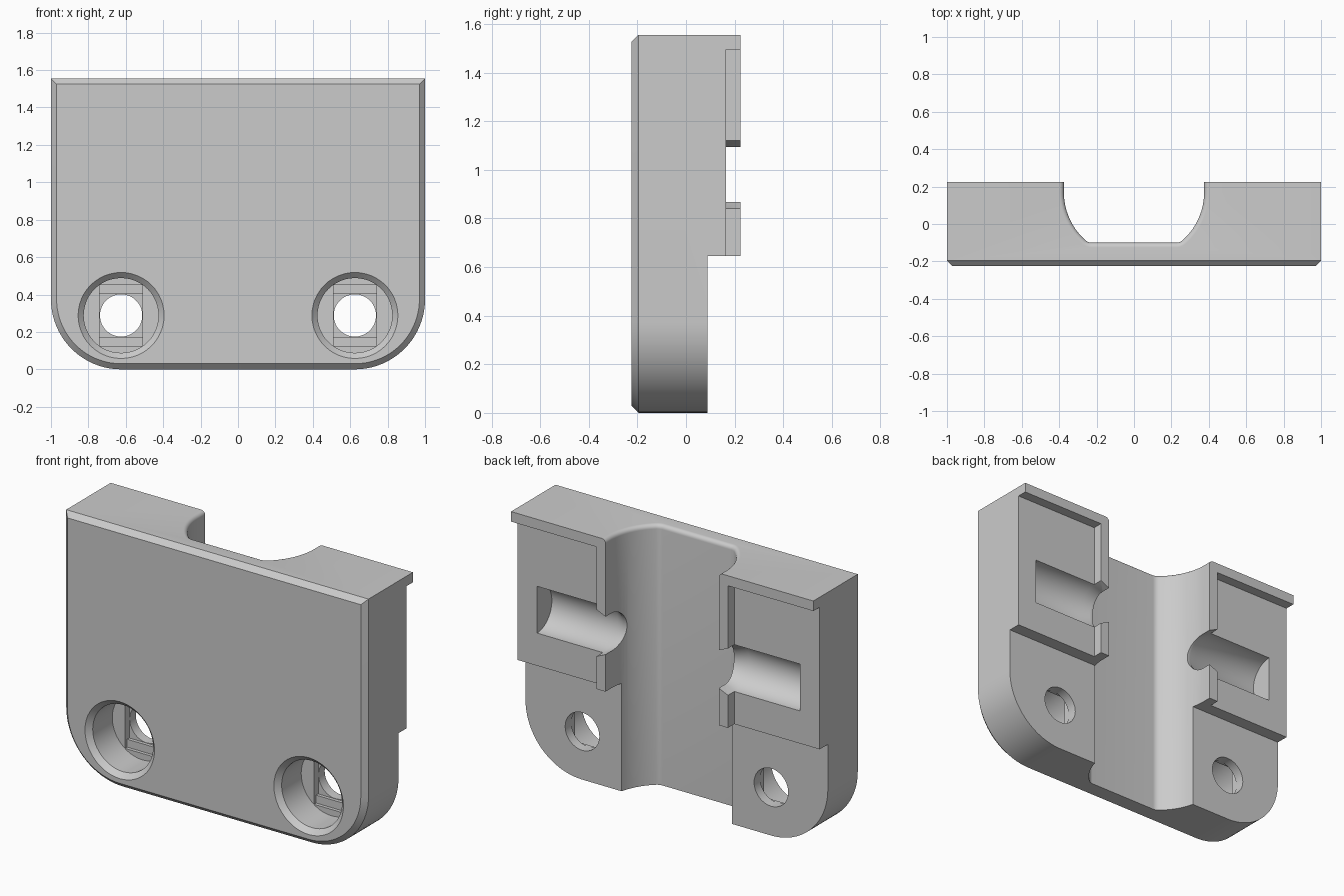
import bpy, bmesh, math
from math import cos, sin, pi, radians

if "Cube" in bpy.data.objects:
    bpy.data.objects.remove(bpy.data.objects["Cube"])

grey = bpy.data.materials.new("plain grey")
grey.diffuse_color = (0.6, 0.6, 0.6, 1)
grey.use_nodes = True
grey.node_tree.nodes["Principled BSDF"].inputs["Base Color"].default_value = grey.diffuse_color


def loft(name, rings):
    """Closed solid through a list of equal-length point rings."""
    bm = bmesh.new()
    vr = [[bm.verts.new(p) for p in ring] for ring in rings]
    n = len(vr[0])
    for a, b in zip(vr, vr[1:]):
        for i in range(n):
            j = (i + 1) % n
            bm.faces.new((a[i], a[j], b[j], b[i]))
    bm.faces.new(vr[0])
    bm.faces.new(vr[-1])
    bmesh.ops.recalc_face_normals(bm, faces=bm.faces)
    me = bpy.data.meshes.new(name)
    bm.to_mesh(me)
    bm.free()
    ob = bpy.data.objects.new(name, me)
    bpy.context.collection.objects.link(ob)
    me.materials.append(grey)
    return ob


def box(name, x0, x1, y0, y1, z0, z1):
    return loft(name, [[(x0, y, z0), (x1, y, z0), (x1, y, z1), (x0, y, z1)]
                       for y in (y0, y1)])


def arc(cx, cy, r, a0, a1, n):
    return [(cx + r * cos(a0 + (a1 - a0) * i / n),
             cy + r * sin(a0 + (a1 - a0) * i / n)) for i in range(n + 1)]


# Plate with rounded lower corners and a chamfered front
def plate_ring(y, d):
    r = 0.375
    pts = [(1 - d, 1.555 - d)] + arc(1 - r, r, r - d, 0, -pi / 2, 20)
    pts += [(-x, z) for x, z in reversed(pts)]
    return [(x, y, z) for x, z in pts]


body = loft("bracket_body", [plate_ring(-0.225, 0.03), plate_ring(-0.195, 0),
                             plate_ring(0.225, 0)])
cutters = []


# Curved channel down the back, flared by a fillet at the top
def channel_ring(z, d):
    a = radians(-48.4)
    pts = [(0.375 + d, 0.3)] + arc(0.031, 0.17, 0.344 + d, 0, a, 14)
    pts += arc(0.226, -0.05, 0.05 + d, a, -pi / 2, 6)[1:]
    pts += [(-x, y) for x, y in reversed(pts)]
    return [(x, y, z) for x, y in pts]


f = 0.025
rings = [channel_ring(-0.1, 0)]
for i in range(7):
    t = i / 6 * pi / 2
    rings.append(channel_ring(1.555 - f + f * sin(t), f * (1 - cos(t))))
rings.append(channel_ring(1.65, f))
cutters.append(loft("channel_cutter", rings))

# Lower back step
cutters.append(box("step_cutter", -1.2, 1.2, 0.088, 0.4, -0.2, 0.645))


# U-shaped section of the axle groove
def groove_ring(x, r):
    pts = [(0.4, 0.98 + r)] + arc(0.165, 0.98, r, pi / 2, 3 * pi / 2, 28)
    pts.append((0.4, 0.98 - r))
    return [(x, y, z) for y, z in pts]


def round_ring(cx, y, r):
    return [(x, y, z) for x, z in arc(cx, 0.288, r, 0, 2 * pi, 48)[:-1]]


for s in (-1, 1):
    # Recessed pocket leaving a top lip and an inner rib
    xs = sorted((s * 0.435, s * 1.2))
    cutters.append(box("pocket_cutter", *xs, 0.165, 0.4, 0.6, 1.495))
    # Axle groove narrowing through the rib
    cutters.append(loft("groove_cutter", [
        groove_ring(s * x, r) for x, r in
        ((0.87, 0.14), (0.435, 0.14), (0.375, 0.113), (0.25, 0.113))]))
    # Chamfered screw counterbore, slot, square step and through hole
    cx = s * 0.625
    cutters.append(loft("counterbore_cutter", [
        round_ring(cx, -0.245, 0.25), round_ring(cx, -0.195, 0.2),
        round_ring(cx, -0.01, 0.2)]))
    cutters.append(box("slot_cutter", cx - 0.115, cx + 0.115,
                       -0.05, 0.01, 0.288 - 0.162, 0.288 + 0.162))
    cutters.append(box("square_cutter", cx - 0.115, cx + 0.115,
                       -0.05, 0.03, 0.288 - 0.115, 0.288 + 0.115))
    cutters.append(loft("screw_hole_cutter", [
        round_ring(cx, -0.05, 0.113), round_ring(cx, 0.3, 0.113)]))

# Cut everything, then discard the cutters
bpy.context.view_layer.objects.active = body
body.select_set(True)
for c in cutters:
    c.hide_render = True
    m = body.modifiers.new(c.name, 'BOOLEAN')
    m.operation = 'DIFFERENCE'
    m.solver = 'EXACT'
    m.object = c
    bpy.ops.object.modifier_apply(modifier=m.name)
for c in cutters:
    bpy.data.objects.remove(c)

bpy.ops.object.shade_smooth_by_angle(angle=radians(25))
